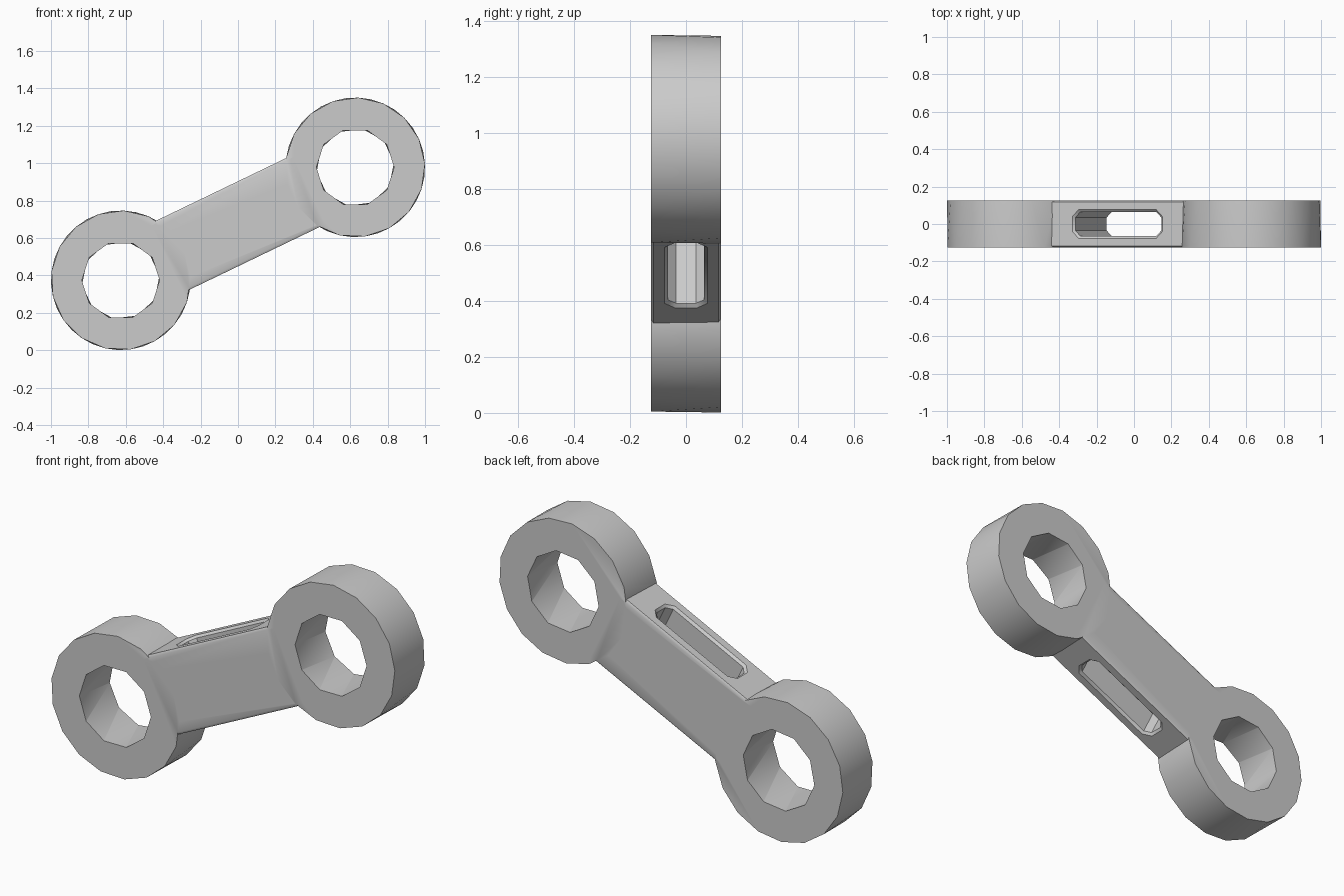
import bpy, bmesh
from math import sin, cos, pi, atan2, radians
from mathutils import Matrix

if "Cube" in bpy.data.objects:
    bpy.data.objects.remove(bpy.data.objects["Cube"], do_unlink=True)

HALF_Y = 0.125
OUTER, INNER = 0.373, 0.208
CX, CZ, MID = 0.627, 0.302, 0.676
TILT = Matrix.Translation((0, 0, MID)) @ Matrix.Rotation(-atan2(CZ, CX), 4, "Y")

grey = bpy.data.materials.new("light grey")
grey.use_nodes = True
grey.diffuse_color = (0.6, 0.6, 0.6, 1)
grey.node_tree.nodes["Principled BSDF"].inputs["Base Color"].default_value = (0.6, 0.6, 0.6, 1)


def finish(bm, name):
    bmesh.ops.recalc_face_normals(bm, faces=bm.faces)
    mesh = bpy.data.meshes.new(name)
    bm.to_mesh(mesh)
    bm.free()
    mesh.materials.append(grey)
    ob = bpy.data.objects.new(name, mesh)
    bpy.context.collection.objects.link(ob)
    return ob


def drum(name, x, z, radius, sides, half, phase, twist):
    """Faceted cylinder along y; the back rim is turned by twist."""
    bm = bmesh.new()
    rims = []
    for y, turn in ((-half, phase), (half, phase + twist)):
        angles = [2 * pi * i / sides + turn for i in range(sides)]
        rims.append([bm.verts.new((x + radius * cos(a), y, z + radius * sin(a))) for a in angles])
        bm.faces.new(rims[-1])
    front, back = rims
    for i in range(sides):
        j = (i + 1) % sides
        bm.faces.new((front[i], front[j], back[i]))
        bm.faces.new((front[j], back[j], back[i]))
    return finish(bm, name)


def block(name, size, corner=0.0):
    """Box in arm space, with optional chamfered edges across the arm."""
    bm = bmesh.new()
    bmesh.ops.create_cube(bm, size=1, matrix=Matrix.Diagonal((*size, 1)))
    if corner:
        edges = [e for e in bm.edges if abs(e.verts[0].co.z - e.verts[1].co.z) > 0.1]
        bmesh.ops.bevel(bm, geom=edges, offset=corner, segments=1, affect="EDGES")
    bm.transform(TILT)
    return finish(bm, name)


def apply(ob, mod):
    bpy.context.view_layer.objects.active = ob
    bpy.ops.object.modifier_apply(modifier=mod.name)


def combine(ob, other, operation):
    mod = ob.modifiers.new(operation, "BOOLEAN")
    mod.operation, mod.solver, mod.object = operation, "EXACT", other
    apply(ob, mod)
    bpy.data.objects.remove(other, do_unlink=True)


# Arm with a long slot and softened edges
link = block("connecting_link", (2 * 0.434, 2 * HALF_Y, 0.41))
combine(link, block("slot_cutter", (0.51, 0.13, 0.8), 0.03), "DIFFERENCE")
bevel = link.modifiers.new("edge", "BEVEL")
bevel.width, bevel.segments = 0.012, 1
bevel.limit_method, bevel.angle_limit = "ANGLE", radians(60)
apply(link, bevel)

# Round eye at each end, joined to the arm
for side in (-1, 1):
    combine(link, drum("eye", side * CX, MID + side * CZ, OUTER, 17, HALF_Y, 0.05, pi / 17), "UNION")

# Bores through both eyes
for side in (-1, 1):
    combine(link, drum("bore_cutter", side * CX, MID + side * CZ, INNER, 10, HALF_Y + 0.005, 0.0, 0.12), "DIFFERENCE")

# Smooth the round walls, keep the rims sharp
bpy.ops.object.select_all(action="DESELECT")
link.select_set(True)
bpy.context.view_layer.objects.active = link
bpy.ops.object.shade_smooth_by_angle(angle=radians(40))
